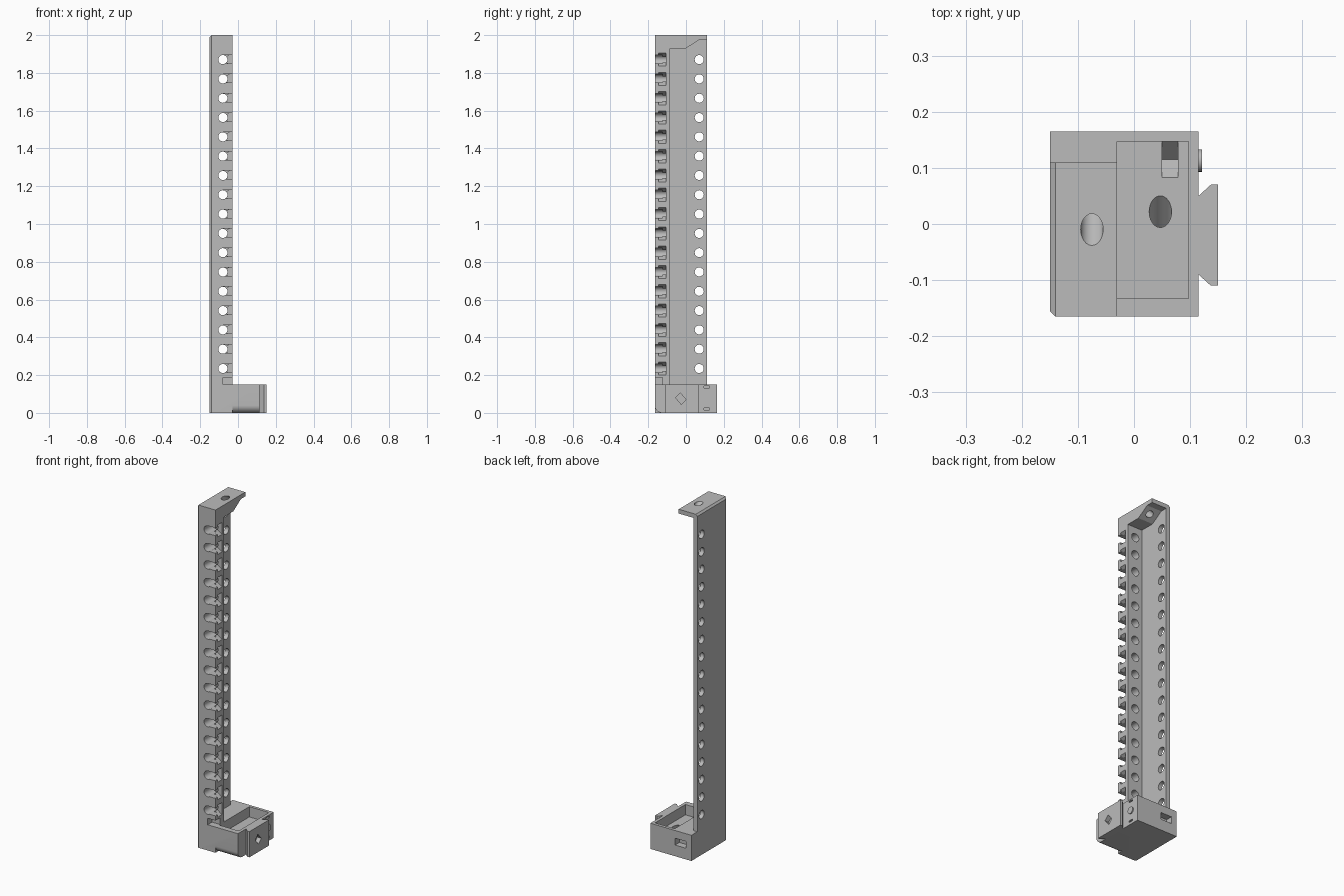
import bpy, bmesh, math
from mathutils import Matrix, Vector

cube = bpy.data.objects.get("Cube")
if cube:
    bpy.data.objects.remove(cube, do_unlink=True)

grey = bpy.data.materials.new("neutral_grey")
grey.use_nodes = True
COLOUR = (0.5, 0.5, 0.5, 1)
grey.diffuse_color = COLOUR
grey.node_tree.nodes["Principled BSDF"].inputs["Base Color"].default_value = COLOUR


def prism(bm, axis, outline, lo, hi):
    """Extrude a 2D outline along an axis; outline is (y,z), (x,z) or (x,y)."""
    place = {"x": lambda a, b: (lo, a, b),
             "y": lambda a, b: (a, lo, b),
             "z": lambda a, b: (a, b, lo)}[axis]
    face = bm.faces.new([bm.verts.new(place(a, b)) for a, b in outline])
    step = Vector([hi - lo if axis == n else 0 for n in "xyz"])
    new = bmesh.ops.extrude_face_region(bm, geom=[face])["geom"]
    bmesh.ops.translate(bm, vec=step, verts=[v for v in new if isinstance(v, bmesh.types.BMVert)])


def box(bm, x, y, z):
    prism(bm, "z", [(x[0], y[0]), (x[1], y[0]), (x[1], y[1]), (x[0], y[1])], *z)


def rod(bm, centre, direction, radius, length, sides=24):
    turn = Vector((0, 0, 1)).rotation_difference(Vector(direction)).to_matrix().to_4x4()
    bmesh.ops.create_cone(bm, cap_ends=True, segments=sides, radius1=radius, radius2=radius,
                          depth=length, matrix=Matrix.Translation(centre) @ turn)


def make(name, bm):
    bmesh.ops.recalc_face_normals(bm, faces=bm.faces)
    mesh = bpy.data.meshes.new(name)
    bm.to_mesh(mesh)
    bm.free()
    mesh.materials.append(grey)
    ob = bpy.data.objects.new(name, mesh)
    bpy.context.collection.objects.link(ob)
    return ob


def combine(ob, bm, operation="DIFFERENCE"):
    tool = make("cutter", bm)
    tool.hide_render = True
    mod = ob.modifiers.new("combine", "BOOLEAN")
    mod.operation, mod.solver, mod.object = operation, "EXACT", tool
    bpy.context.view_layer.objects.active = ob
    bpy.ops.object.modifier_apply(modifier=mod.name)
    bpy.data.objects.remove(tool, do_unlink=True)


LEFT, RIGHT, INNER = -0.15, -0.03, -0.125
FRONT, BACK, FLANGE = -0.165, 0.11, -0.085
BASE_TOP, TOP, BEVEL = 0.15, 2.0, 0.01
LEVELS = [0.235 + 0.1022 * i for i in range(17)]

# Upright: an L section with a bevelled outer corner
bm = bmesh.new()
prism(bm, "z", [(LEFT, FRONT + BEVEL), (LEFT + BEVEL, FRONT), (RIGHT, FRONT), (RIGHT, FLANGE),
                (INNER, FLANGE), (INNER, BACK), (LEFT, BACK)], BASE_TOP, TOP)
upright = make("upright", bm)

# Top cap with a sloped underside
bm = bmesh.new()
prism(bm, "x", [(FLANGE, 1.93), (0, 1.93), (0.07, 1.975), (BACK, 1.975), (BACK, TOP), (FLANGE, TOP)],
      INNER, RIGHT)
combine(upright, bm, "UNION")

# Bevel along the top outer edge
bm = bmesh.new()
prism(bm, "y", [(LEFT - BEVEL, TOP - 2 * BEVEL), (LEFT + 2 * BEVEL, TOP + BEVEL),
                (LEFT - BEVEL, TOP + BEVEL)], FRONT - 0.1, BACK + 0.1)
combine(upright, bm)

# Angled bore through the cap
bm = bmesh.new()
rod(bm, (-0.075, 0.01, 1.98), (0, 1, -1), 0.02, 0.2)
combine(upright, bm)

# Rows of round holes in the flange and the side wall
bm = bmesh.new()
for z in LEVELS:
    rod(bm, (-0.08, -0.1, z), (0, 1, 0), 0.024, 0.2)
    rod(bm, (LEFT, 0.07, z), (1, 0, 0), 0.024, 0.1)
combine(upright, bm)

# Notches along the flange edge: open slots, then wider V pockets behind them
bm = bmesh.new()
for z in [LEVELS[0] - 0.0722] + LEVELS:
    box(bm, (-0.08, 0), (FRONT - 0.01, -0.125), (z - 0.02, z + 0.025))
combine(upright, bm)
bm = bmesh.new()
for z in LEVELS:
    prism(bm, "y", [(-0.082, z), (RIGHT, z - 0.035), (0, z - 0.035), (0, z + 0.035),
                    (RIGHT, z + 0.035)], -0.145, -0.105)
combine(upright, bm)

# Base block with a rounded lower front edge beside the upright
bm = bmesh.new()
prism(bm, "z", [(LEFT, FRONT + BEVEL), (LEFT + BEVEL, FRONT), (0.115, FRONT), (0.115, 0.165),
                (LEFT, 0.165)], 0, BASE_TOP)
base = make("base", bm)
bm = bmesh.new()
R = 0.04
arc = [(FRONT + R - R * math.sin(a), R - R * math.cos(a))
       for a in [math.radians(9 * i) for i in range(11)]]
prism(bm, "x", arc + [(FRONT - 0.02, R), (FRONT - 0.02, -0.02), (FRONT + R, -0.02)], RIGHT, 0.3)
combine(base, bm)

# Tray recess in the base
bm = bmesh.new()
box(bm, (RIGHT, 0.097), (-0.133, 0.147), (0.09, 0.2))
combine(base, bm)

# Angled bore, tie slots and back slot in the base
bm = bmesh.new()
rod(bm, (0.047, 0.022, 0.09), (0, 1, 1), 0.02, 0.12)
prism(bm, "x", [(0.083, 0.09), (0.115, 0.055), (0.147, 0.09), (0.147, 0.1), (0.083, 0.1)], 0.05, 0.078)
box(bm, (-0.115, -0.045), (0.125, 0.2), (0.065, 0.105))
for z in (0.02, 0.138):
    box(bm, (0.105, 0.2), (0.095, 0.125), (z - 0.005, z + 0.005))
combine(base, bm)

# Round boss on the side of the base
bm = bmesh.new()
rod(bm, (0.115, 0.113, 0.08), (1, 0, 0), 0.02, 0.012)
make("side_boss", bm)

# Dovetail rail with a diamond pocket
bm = bmesh.new()
prism(bm, "z", [(0.115, -0.09), (0.137, -0.11), (0.15, -0.11), (0.15, 0.07), (0.137, 0.07),
                (0.115, 0.05)], 0, BASE_TOP)
dovetail = make("dovetail", bm)
bm = bmesh.new()
prism(bm, "x", [(-0.055, 0.08), (-0.03, 0.105), (0, 0.07), (-0.025, 0.045)], 0.125, 0.2)
combine(dovetail, bm)

# Smooth round walls while keeping corners crisp
for ob in (upright, base, dovetail, bpy.data.objects["side_boss"]):
    bpy.ops.object.select_all(action="DESELECT")
    ob.select_set(True)
    bpy.context.view_layer.objects.active = ob
    bpy.ops.object.shade_smooth_by_angle(angle=math.radians(30))
